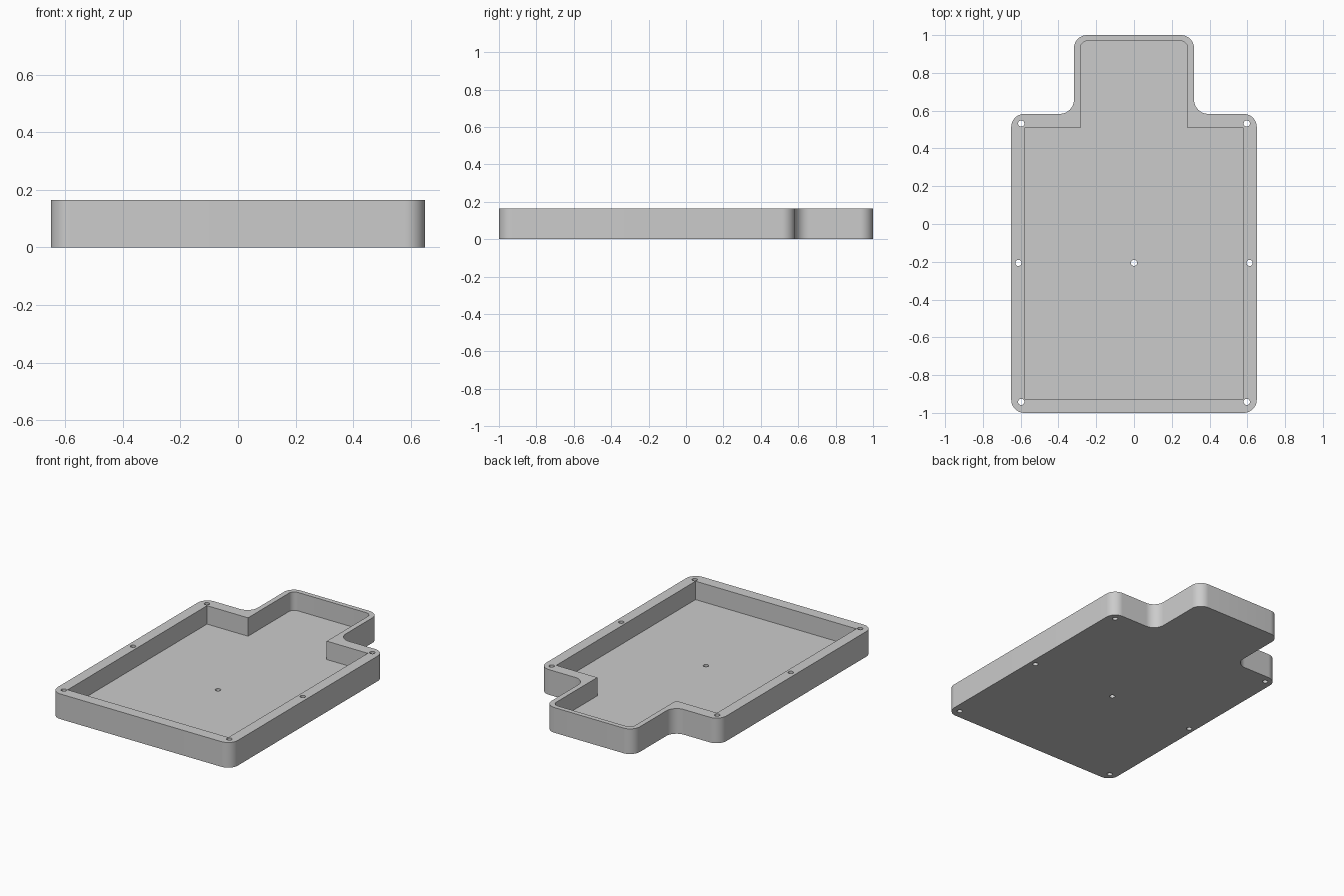
import bpy, bmesh
from math import cos, sin, pi, radians
from mathutils import Vector

old = bpy.data.objects.get("Cube")
if old:
    bpy.data.objects.remove(old, do_unlink=True)

HEIGHT, FLOOR = 0.164, 0.044
HOLE_RADIUS = 0.0165

grey = bpy.data.materials.new("plain grey")
grey.use_nodes = True
COLOUR = (0.6, 0.6, 0.6, 1)
grey.diffuse_color = COLOUR
grey.node_tree.nodes["Principled BSDF"].inputs["Base Color"].default_value = COLOUR


def fillet(prev, corner, nxt, radius, steps=12):
    """Arc points that round one corner, convex or concave."""
    if radius == 0:
        return [corner]
    a, b = (prev - corner).normalized(), (nxt - corner).normalized()
    # Every corner is a right angle, so the arc runs from -b to -a
    centre = corner + (a + b) * radius
    turns = [pi / 2 * i / steps for i in range(steps + 1)]
    return [centre - (b * cos(t) + a * sin(t)) * radius for t in turns]


def outline(half_profile):
    """Mirror (x, y, radius) corners across x = 0 and round them."""
    corners = half_profile + [(-x, y, r) for x, y, r in reversed(half_profile)]
    pts = [Vector((x, y)) for x, y, r in corners]
    loop = []
    for i, (x, y, r) in enumerate(corners):
        loop += fillet(pts[i - 1], pts[i], pts[(i + 1) % len(pts)], r)
    return loop


def prism(bm, loop, z0, z1):
    """Closed solid with the loop as its bottom and top."""
    low = [bm.verts.new((p.x, p.y, z0)) for p in loop]
    high = [bm.verts.new((p.x, p.y, z1)) for p in loop]
    bm.faces.new(low[::-1])
    bm.faces.new(high)
    for i in range(len(loop)):
        bm.faces.new((low[i - 1], low[i], high[i], high[i - 1]))


def make_object(name, loops, z0, z1):
    bm = bmesh.new()
    for loop in loops:
        prism(bm, loop, z0, z1)
    mesh = bpy.data.meshes.new(name)
    bm.to_mesh(mesh)
    bm.free()
    mesh.materials.append(grey)
    obj = bpy.data.objects.new(name, mesh)
    bpy.context.collection.objects.link(obj)
    return obj


def circle(x, y, radius, sides=24):
    return [Vector((x + radius * cos(2 * pi * i / sides),
                    y + radius * sin(2 * pi * i / sides))) for i in range(sides)]


# Outer body with the narrow neck at the back
tray = make_object("tray", [outline([
    (0.65, -1, 0.07), (0.65, 0.583, 0.07),
    (0.318, 0.583, 0.075), (0.318, 1, 0.07)])], 0, HEIGHT)

# Open pocket, square in the body and rounded at the neck end
pocket = make_object("pocket_cutter", [outline([
    (0.58, -0.927, 0), (0.58, 0.509, 0),
    (0.284, 0.509, 0), (0.284, 0.969, 0.038)])], FLOOR, HEIGHT + 0.1)

# Screw holes through the rim and the middle of the floor
spots = [(0, -0.206)]
for side in (-1, 1):
    spots += [(side * 0.597, 0.532), (side * 0.597, -0.942), (side * 0.612, -0.206)]
holes = make_object("hole_cutter", [circle(x, y, HOLE_RADIUS) for x, y in spots],
                    -0.1, HEIGHT + 0.1)

bpy.ops.object.select_all(action='DESELECT')
bpy.context.view_layer.objects.active = tray
tray.select_set(True)
for cutter in (pocket, holes):
    cutter.hide_render = True
    mod = tray.modifiers.new(cutter.name, 'BOOLEAN')
    mod.operation = 'DIFFERENCE'
    mod.solver = 'EXACT'
    mod.object = cutter
    bpy.ops.object.modifier_apply(modifier=mod.name)
    bpy.data.objects.remove(cutter, do_unlink=True)

bpy.ops.object.shade_smooth_by_angle(angle=radians(30))
